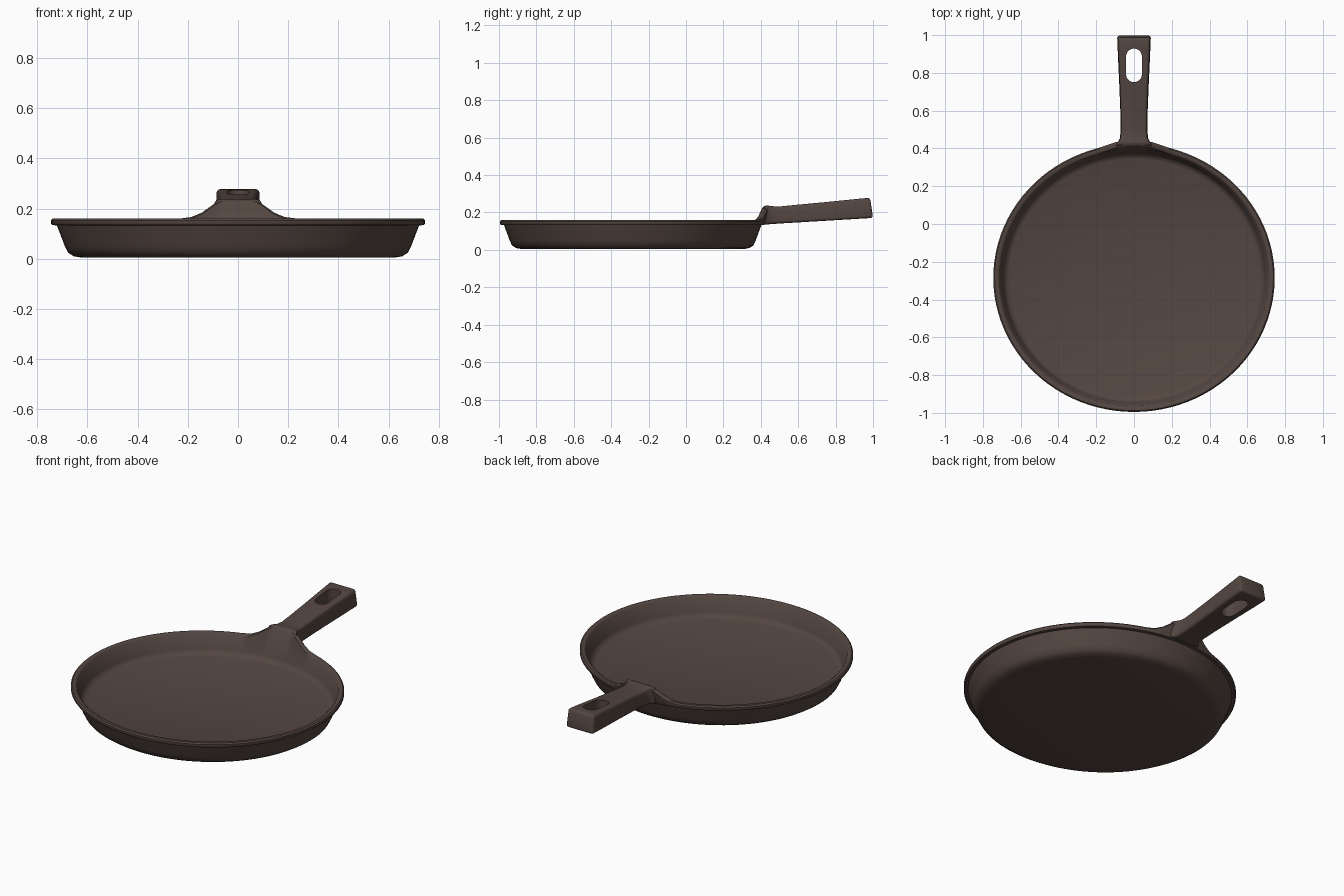
import bpy, bmesh, math
from mathutils import Matrix

if "Cube" in bpy.data.objects:
    bpy.data.objects.remove(bpy.data.objects["Cube"], do_unlink=True)

iron = bpy.data.materials.new("dark brown iron")
iron.use_nodes = True
COLOUR = (0.089, 0.062, 0.053, 1)
iron.diffuse_color = COLOUR
iron.node_tree.nodes["Principled BSDF"].inputs["Base Color"].default_value = COLOUR


def make_object(name, bm):
    bmesh.ops.recalc_face_normals(bm, faces=bm.faces)
    mesh = bpy.data.meshes.new(name)
    bm.to_mesh(mesh)
    bm.free()
    mesh.materials.append(iron)
    obj = bpy.data.objects.new(name, mesh)
    bpy.context.collection.objects.link(obj)
    return obj


def activate(obj):
    bpy.ops.object.select_all(action='DESELECT')
    obj.select_set(True)
    bpy.context.view_layer.objects.active = obj


def smooth(obj, angle):
    activate(obj)
    bpy.ops.object.shade_smooth_by_angle(angle=math.radians(angle))


# Pan body: revolved wall, lip and cooking floor (radius, height)
CENTRE_Y, SQUASH, SIDES = -0.285, 0.953, 96
PROFILE = [(0, .004), (.62, .004), (.655, .01), (.677, .024), (.69, .05),
           (.722, .133), (.74, .134), (.745, .14), (.745, .153), (.738, .16),
           (.72, .16), (.712, .154), (.692, .07), (.682, .052), (.66, .043), (0, .04)]


def ridge(x):
    """Height added to the rim where it sweeps up to the handle."""
    x = abs(x)
    if x < .08:
        return .074
    if x < .12:
        return .074 - (x - .08) * 1.0
    return max(0, .034 - (x - .12) * .42)


bm = bmesh.new()
rings = []
for r, z in PROFILE:
    if r == 0:
        rings.append([bm.verts.new((0, CENTRE_Y, z))] * SIDES)
        continue
    ring = []
    for i in range(SIDES):
        a = 2 * math.pi * i / SIDES
        x, y = r * math.cos(a), r * math.sin(a) * SQUASH
        lift = ridge(x) if y > 0 and r > .7 and z > .145 else 0
        ring.append(bm.verts.new((x, y + CENTRE_Y + lift * .25, z + lift)))
    rings.append(ring)
for low, high in zip(rings, rings[1:]):
    for i in range(SIDES):
        j = (i + 1) % SIDES
        corners = dict.fromkeys((low[i], low[j], high[j], high[i]))
        bm.faces.new(list(corners))
smooth(make_object("pan_body", bm), 40)

# Handle: lofted rectangular sections (y, half width, bottom, top)
SECTIONS = [(.415, .105, .134, .236), (.435, .085, .136, .238), (.455, .075, .138, .234),
            (.50, .071, .141, .232), (.60, .073, .147, .242), (.75, .079, .156, .256),
            (.90, .086, .165, .271), (.992, .09, .171, .279)]
bm = bmesh.new()
loops = []
for n, (y, w, low, high) in enumerate(SECTIONS):
    tilt = .008 if n == len(SECTIONS) - 1 else 0
    loops.append([bm.verts.new(p) for p in (
        (-w, y + tilt, low), (w, y + tilt, low),
        (w * .95, y - tilt, high), (-w * .95, y - tilt, high))])
for a, b in zip(loops, loops[1:]):
    for i in range(4):
        j = (i + 1) % 4
        bm.faces.new((a[i], a[j], b[j], b[i]))
bm.faces.new(loops[0])
bm.faces.new(loops[-1])
bm.edges.ensure_lookup_table()
bmesh.ops.recalc_face_normals(bm, faces=bm.faces)
handle = make_object("handle", bm)
bevel = handle.modifiers.new("rounded_edges", 'BEVEL')
bevel.width, bevel.segments = .014, 3
bevel.limit_method, bevel.angle_limit = 'ANGLE', math.radians(50)

# Hanging slot: a long hole with round ends, cut through the handle
bm = bmesh.new()
outline = []
for end, start in ((.887, 0), (.793, math.pi)):
    for k in range(13):
        a = start + math.pi * k / 12
        outline.append(bm.verts.new((.042 * math.cos(a), end + .042 * math.sin(a), 0)))
face = bm.faces.new(outline)
out = bmesh.ops.extrude_face_region(bm, geom=[face])
top = [v for v in out["geom"] if isinstance(v, bmesh.types.BMVert)]
bmesh.ops.translate(bm, verts=top, vec=(0, 0, .5))
slot = make_object("slot_cutter", bm)
slot.hide_render = True
cut = handle.modifiers.new("hanging_slot", 'BOOLEAN')
cut.operation, cut.solver, cut.object = 'DIFFERENCE', 'EXACT', slot
activate(handle)
for mod in ("rounded_edges", "hanging_slot"):
    bpy.ops.object.modifier_apply(modifier=mod)
bpy.data.objects.remove(slot, do_unlink=True)
smooth(handle, 35)
